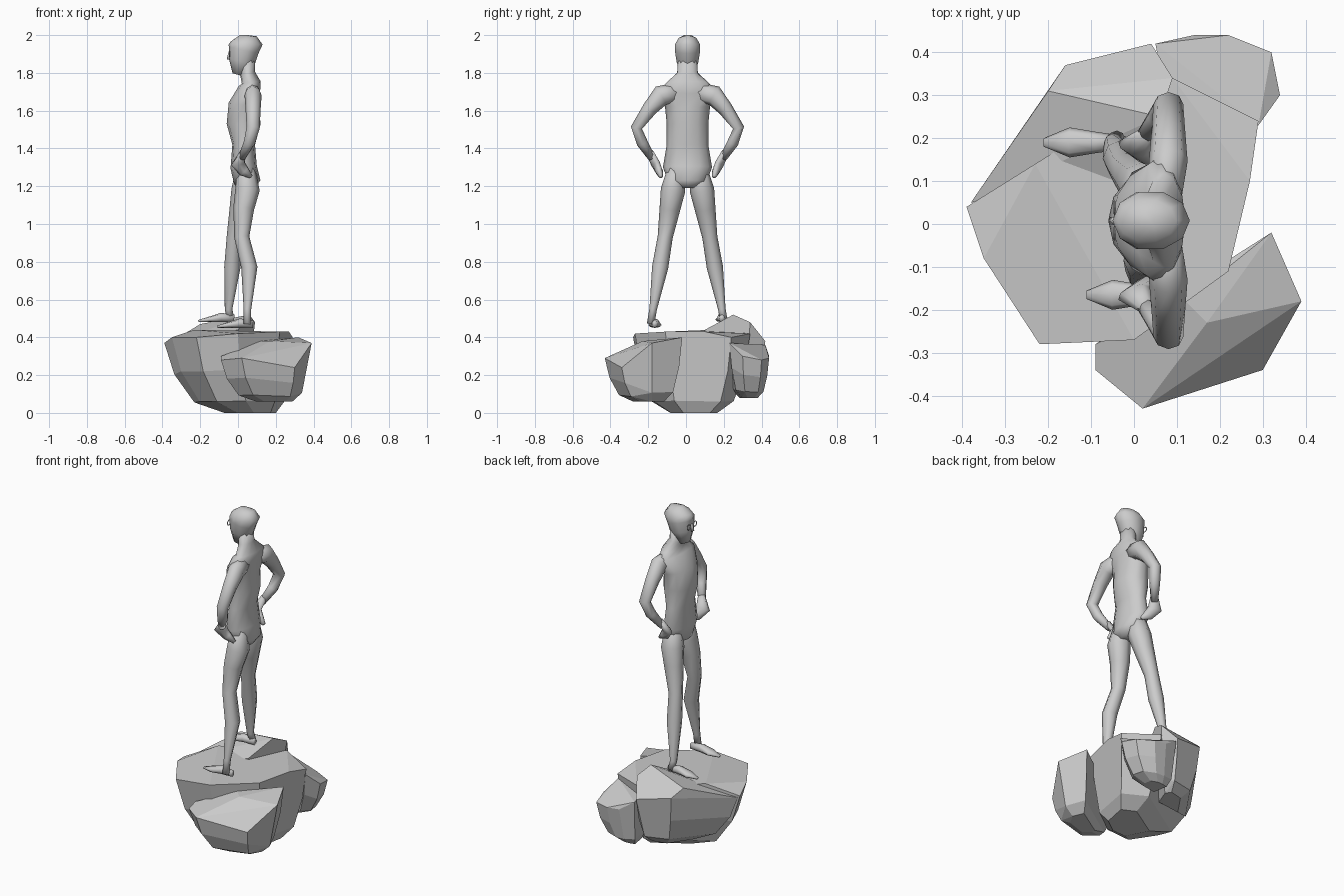
import bpy, bmesh, math
from mathutils import Vector

if "Cube" in bpy.data.objects:
    bpy.data.objects.remove(bpy.data.objects["Cube"])


def make_material(name, colour):
    material = bpy.data.materials.new(name)
    material.use_nodes = True
    material.diffuse_color = colour
    shader = material.node_tree.nodes["Principled BSDF"]
    shader.inputs["Base Color"].default_value = colour
    return material


stone_grey = make_material("stone grey", (.6, .6, .6, 1))


def add_part(bm, name, smooth):
    bmesh.ops.recalc_face_normals(bm, faces=bm.faces)
    for face in bm.faces:
        face.smooth = smooth
    mesh = bpy.data.meshes.new(name)
    bm.to_mesh(mesh)
    bm.free()
    mesh.materials.append(stone_grey)
    bpy.context.collection.objects.link(bpy.data.objects.new(name, mesh))


def boulder(name, keel, crown):
    """Faceted stone: the crown corners taper in rows down to the keel point."""
    bm = bmesh.new()
    keel = Vector(keel)
    for corner in map(Vector, crown):
        for inward, height in ((0, 1), (.1, .55), (.3, .15), (.6, 0)):
            point = corner.lerp(keel, inward)
            point.z = keel.z + (corner.z - keel.z) * height
            bm.verts.new(point)
    bmesh.ops.convex_hull(bm, input=bm.verts[:])
    loose = [vert for vert in bm.verts if not vert.link_faces]
    bmesh.ops.delete(bm, geom=loose, context="VERTS")
    bmesh.ops.dissolve_limit(bm, angle_limit=math.radians(8),
                             verts=bm.verts[:], edges=bm.edges[:])
    add_part(bm, name, False)


def loft(name, rings, along=(1, 0, 0), sides=8):
    """Skin over elliptical rings: centre, radius along the axis, radius across it."""
    bm = bmesh.new()
    centres = [Vector(centre) for centre, depth, width in rings]
    loops = []
    for index, (centre, depth, width) in enumerate(rings):
        following = centres[min(index + 1, len(centres) - 1)]
        previous = centres[max(index - 1, 0)]
        tangent = (following - previous).normalized()
        axis = Vector(along)
        axis = (axis - tangent * axis.dot(tangent)).normalized()
        across = tangent.cross(axis)
        angles = [math.tau * step / sides for step in range(sides)]
        loops.append([bm.verts.new(centres[index]
                                   + axis * depth * math.cos(angle)
                                   + across * width * math.sin(angle))
                      for angle in angles])
    for lower, upper in zip(loops, loops[1:]):
        for step in range(sides):
            bm.faces.new((lower[step - 1], lower[step], upper[step], upper[step - 1]))
    bm.faces.new(loops[0])
    bm.faces.new(loops[-1])
    add_part(bm, name, True)


# The figure stands a little off the middle of the boulders
figure_y = .008


def upright(name, sections, sides):
    """Vertical loft from sections of height, forward offset, depth and width."""
    loft(name, [((offset, figure_y, height), depth, width)
                for height, offset, depth, width in sections], sides=sides)


# Boulders
boulder("main_boulder", keel=(.14, .05, 0), crown=[
    (-.39, .04, .37), (-.35, -.08, .4), (-.22, -.28, .4), (0, -.27, .42),
    (.22, -.11, .43), (.27, .1, .43), (.29, .24, .4), (-.23, .14, .44),
    (.09, .34, .42)])
boulder("back_boulder", keel=(-.03, .25, .1), crown=[
    (-.38, .05, .36), (-.2, .31, .47), (0, .1, .44), (.06, .25, .52),
    (.09, .34, .48), (-.16, .37, .42), (.04, .42, .38)])
boulder("corner_boulder", keel=(.1, .34, .08), crown=[
    (.05, .42, .36), (.14, .44, .3), (.22, .44, .29), (.09, .2, .37),
    (.32, .4, .28), (.34, .3, .3), (.29, .23, .37)])
boulder("front_boulder", keel=(.22, -.18, .06), crown=[
    (-.09, -.34, .28), (-.09, -.28, .3), (.02, -.43, .29), (.12, -.18, .38),
    (.17, -.23, .38), (.39, -.18, .37), (.32, -.02, .4), (.3, -.34, .24)])

# Torso with neck
upright("torso", [
    (1.19, .05, .04, .04), (1.22, .05, .07, .1), (1.3, .03, .07, .13),
    (1.42, .03, .06, .11), (1.53, .03, .09, .11), (1.63, .03, .08, .12),
    (1.71, .06, .06, .15), (1.75, .07, .05, .11), (1.8, .05, .04, .055),
    (1.87, .05, .04, .05)], sides=12)

# Head
upright("head", [
    (1.79, 0, .03, .03), (1.86, .02, .07, .06), (1.92, .03, .08, .07),
    (1.95, .04, .09, .07), (1.98, .03, .07, .05), (2, .03, .02, .02)], sides=10)
upright("nose", [(1.87, -.05, .01, .01), (1.91, -.04, .01, .01)], sides=6)


def figure_side(side, sign, stride, heel):
    def joint(x, y, z, depth, width):
        return (x, figure_y + sign * y, z), depth, width

    # Spectacle rim
    bpy.ops.mesh.primitive_torus_add(
        location=(-.045, figure_y + sign * .03, 1.9), rotation=(0, math.pi / 2, 0),
        major_radius=.015, minor_radius=.003, major_segments=10, minor_segments=4)
    bpy.context.object.name = side + "_spectacle_rim"
    bpy.context.object.data.materials.append(stone_grey)

    # Arm bent at the elbow, hand on the hip
    loft(side + "_arm", [
        joint(.07, .05, 1.7, .04, .05), joint(.08, .14, 1.68, .045, .055),
        joint(.08, .2, 1.61, .04, .04), joint(.08, .27, 1.51, .035, .03),
        joint(.06, .24, 1.43, .03, .03), joint(.02, .19, 1.35, .02, .02)])
    loft(side + "_hand", [
        joint(.03, .2, 1.38, .02, .02), joint(0, .17, 1.32, .04, .02),
        joint(.03, .15, 1.28, .03, .02), joint(.07, .14, 1.25, .01, .01)],
        along=(1, 0, 1))

    # Leg spreading outward evenly from hip to ankle
    levels = (1.34, 1.18, 1.08, .93, .77, .55, heel.z + .02)
    girths = (.04, .065, .055, .04, .043, .02, .02)
    loft(side + "_leg", [
        joint(x, .06 + (1.28 - z) / 6, z, girth, girth)
        for x, z, girth in zip(stride, levels, girths)])

    # Foot pointing forward, widest at the ball
    loft(side + "_foot", [
        (heel + Vector((-reach, 0, height)), width, height)
        for reach, width, height in
        ((0, .015, .02), (.07, .025, .025), (.13, .035, .015), (.19, .01, .006))],
        along=(0, 1, 0))


figure_side("right", 1, (.04, .03, .01, -.02, -.03, -.05, -.04), Vector((-.02, .19, .48)))
figure_side("left", -1, (.04, .05, .03, .02, .06, .05, .05), Vector((.08, -.165, .45)))
